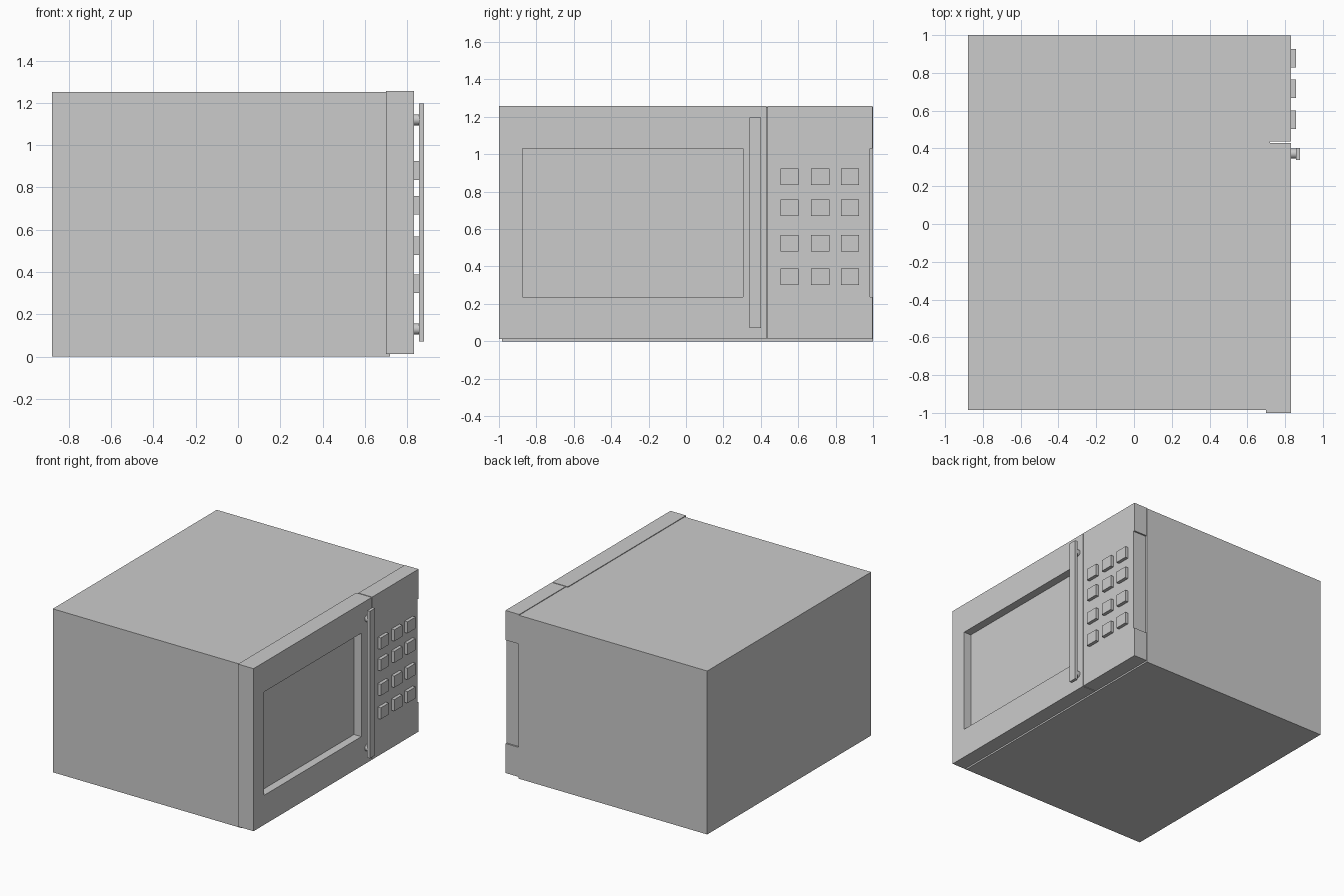
import bpy, bmesh
from math import pi

if "Cube" in bpy.data.objects:
    bpy.data.objects.remove(bpy.data.objects["Cube"])


def box(name, x, y, z):
    """Box from (min, max) ranges on each axis."""
    bm = bmesh.new()
    bmesh.ops.create_cube(bm, size=1)
    for v in bm.verts:
        v.co = [r[0] + (c + 0.5) * (r[1] - r[0]) for c, r in zip(v.co, (x, y, z))]
    me = bpy.data.meshes.new(name)
    bm.to_mesh(me)
    bm.free()
    ob = bpy.data.objects.new(name, me)
    bpy.context.collection.objects.link(ob)
    return ob


def cut(target, name, x, y, z):
    """Subtract a hidden box from the target."""
    cutter = box(name, x, y, z)
    cutter.hide_render = True
    cutter.hide_viewport = True
    mod = target.modifiers.new(name, 'BOOLEAN')
    mod.operation = 'DIFFERENCE'
    mod.solver = 'EXACT'
    mod.object = cutter


FRONT = 0.832

# Main casing
box("casing", (-0.88, 0.72), (-0.985, 1.0), (0, 1.252))

# Door with a recessed window
door = box("door", (0.70, FRONT), (-1.0, 0.43), (0.012, 1.257))
cut(door, "window_cutter", (0.77, 0.95), (-0.875, 0.305), (0.238, 1.03))

# Control panel with a shallow notch in its outer side
panel = box("control_panel", (0.715, FRONT), (0.436, 0.997), (0.012, 1.257))
cut(panel, "side_notch_cutter", (0.60, 0.95), (0.985, 1.1), (0.238, 1.03))

# Keypad
for row, z in enumerate((0.88, 0.715, 0.525, 0.345)):
    for col, y in enumerate((0.553, 0.717, 0.877)):
        box(f"button_{row}_{col}", (FRONT - 0.01, 0.857),
            (y - 0.049, y + 0.049), (z - 0.044, z + 0.044))

# Handle bar on two round standoffs
box("handle", (0.857, 0.88), (0.34, 0.402), (0.07, 1.197))
for i, z in enumerate((0.13, 1.12)):
    bpy.ops.mesh.primitive_cylinder_add(vertices=24, radius=0.026, depth=0.05,
                                        location=(0.841, 0.373, z), rotation=(0, pi / 2, 0))
    bpy.context.object.name = f"handle_standoff_{i}"
    bpy.ops.object.shade_smooth_by_angle()
